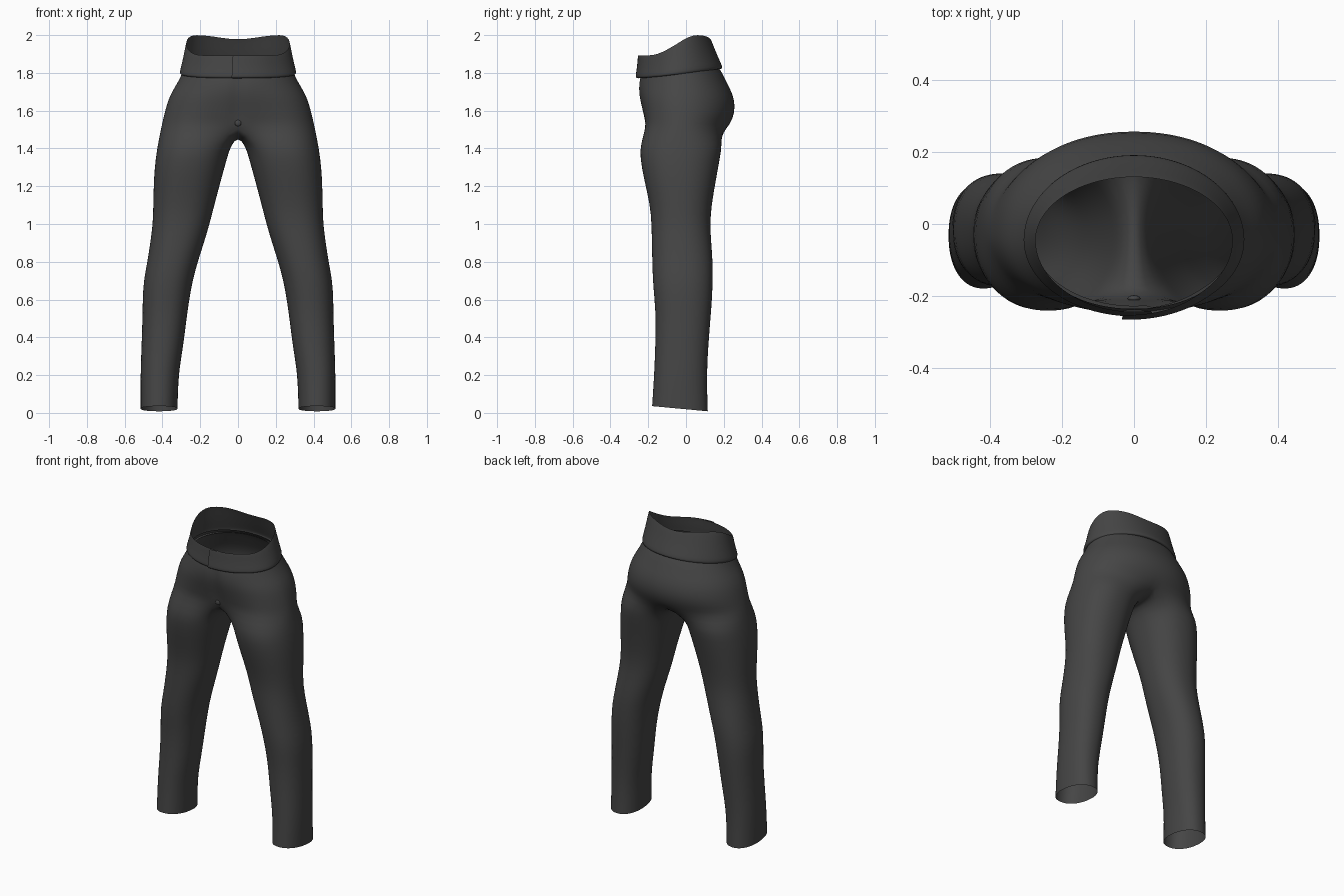
import bpy, bmesh, math

if "Cube" in bpy.data.objects:
    bpy.data.objects.remove(bpy.data.objects["Cube"])

fabric = bpy.data.materials.new("dark_grey_fabric")
fabric.diffuse_color = (0.06, 0.06, 0.06, 1)
fabric.use_nodes = True
fabric.node_tree.nodes["Principled BSDF"].inputs["Base Color"].default_value = fabric.diffuse_color

OUT, INN = 28, 8          # outer and crotch-side segments of one trouser half
N = OUT + INN


def power(v, p):
    return math.copysign(abs(v) ** p, v)


def finish(name, bm, mirror=False, levels=1):
    mesh = bpy.data.meshes.new(name)
    bmesh.ops.recalc_face_normals(bm, faces=bm.faces)
    bm.to_mesh(mesh)
    bm.free()
    mesh.materials.append(fabric)
    for p in mesh.polygons:
        p.use_smooth = True
    ob = bpy.data.objects.new(name, mesh)
    bpy.context.collection.objects.link(ob)
    if mirror:
        m = ob.modifiers.new("mirror", 'MIRROR')
        m.use_clip = True
        m.merge_threshold = 0.0005
    if levels:
        s = ob.modifiers.new("smooth", 'SUBSURF')
        s.levels = s.render_levels = levels
    return ob


def bridge(bm, a, b, closed):
    for i in range(len(a) if closed else len(a) - 1):
        j = (i + 1) % len(a)
        bm.faces.new((a[i], a[j], b[j], b[i]))


# Hip rings: z at front, z at back, half width, front y, back y
hips = [
    (1.80, 1.84, 0.288, -0.236, 0.165),
    (1.765, 1.80, 0.302, -0.248, 0.192),
    (1.72, 1.75, 0.328, -0.253, 0.215),
    (1.67, 1.69, 0.362, -0.248, 0.248),
    (1.61, 1.62, 0.382, -0.232, 0.262),
    (1.56, 1.555, 0.396, -0.220, 0.248),
    (1.52, 1.50, 0.407, -0.208, 0.215),
]
# Leg rings: z, inner x, outer x, front y, back y
legs = [
    (1.42, 0.036, 0.425, -0.243, 0.192),
    (1.35, 0.057, 0.436, -0.243, 0.180),
    (1.25, 0.085, 0.446, -0.226, 0.162),
    (1.10, 0.125, 0.449, -0.190, 0.135),
    (1.00, 0.150, 0.451, -0.183, 0.128),
    (0.90, 0.180, 0.465, -0.181, 0.134),
    (0.80, 0.213, 0.480, -0.179, 0.142),
    (0.70, 0.240, 0.500, -0.176, 0.142),
    (0.60, 0.258, 0.505, -0.167, 0.138),
    (0.50, 0.272, 0.506, -0.160, 0.130),
    (0.35, 0.290, 0.511, -0.163, 0.118),
    (0.22, 0.313, 0.516, -0.168, 0.111),
    (0.10, 0.318, 0.516, -0.175, 0.113),
    (0.022, 0.320, 0.516, -0.180, 0.116),
]

# Trousers: open half rings at the hips, closed rings down the leg
bm = bmesh.new()
prev = None
for k, (zf, zb, rx, yf, yb) in enumerate(hips):
    ring = []
    for i in range(OUT + 1):
        a = math.pi * (i / OUT - 0.5)
        c, s = max(0, math.cos(a)), math.sin(a)
        mid = -0.03
        x = 0 if i in (0, OUT) else rx * c ** 0.95
        y = mid + (yb - mid if s > 0 else mid - yf) * power(s, 0.95)
        if s < 0 and k > 2:                      # fronts of the thighs
            y -= 0.008 * (k - 2) * math.sin(2 * a) ** 2
        if i == 0 and 0 < k < 6:                 # fly seam
            y += 0.012
        ring.append(bm.verts.new((x, y, zf + (zb - zf) * (s + 1) / 2)))
    if prev:
        bridge(bm, prev, ring, False)
    prev = ring

# Crotch seam on the centre line, from back to front
back, front = prev[-1].co, prev[0].co
for j in range(1, INN):
    t = j / INN
    z = back.z + (front.z - back.z) * t - 0.05 * math.sin(math.pi * t) ** 0.7
    prev.append(bm.verts.new((0, back.y + (front.y - back.y) * t, z)))

for z, xi, xo, yf, yb in legs:
    ring = []
    for i in range(N):
        a = 2 * math.pi * (i - OUT / 2) / N
        x = (xi + xo) / 2 + (xo - xi) / 2 * power(math.cos(a), 0.9)
        y = (yf + yb) / 2 + (yb - yf) / 2 * power(math.sin(a), 0.9)
        tilt = 0.1 * max(0, 1 - z / 0.3)         # hem drops toward the heel
        ring.append(bm.verts.new((x, y, z - tilt * (y + 0.03))))
    bridge(bm, prev, ring, True)
    prev = ring
finish("trousers", bm, mirror=True)

# Waistband: a strip wrapped once round the waist, its end lapping over the start
bm = bmesh.new()
STEPS = 60
# level: fraction up the band, outward offset
profile = [(0.03, -0.022), (-0.02, -0.004), (0.03, 0.008), (0.14, 0.008),
           (0.5, 0.002), (0.9, 0.0), (1.0, -0.002)]
cols = []
for i in range(STEPS + 1):
    t = i / STEPS
    a = math.radians(-80 - 376 * t)
    c, s = math.cos(a), math.sin(a)
    lap = 0.010 * max(0, (t - 0.88) / 0.12) ** 0.7
    b = (s + 1) / 2
    low = 1.772 + 0.05 * b ** 1.3
    u = min(1, max(0, (s + 0.75) / 1.35))
    high = 1.893 + 0.107 * u * u * (3 - 2 * u) - 0.022 * max(0, s) ** 8
    col = []
    for f, off in profile:
        rx = 0.302 - 0.026 * f + off + lap
        yb = 0.188 - 0.055 * f + off + lap
        yf = 0.250 - 0.004 * f + off + lap
        mid = -0.045
        y = mid + (yb - mid if s > 0 else yf + mid) * s
        col.append(bm.verts.new((rx * c, y, low + (high - low) * f)))
    cols.append(col)
for p, q in zip(cols, cols[1:]):
    bridge(bm, p, q, False)
finish("waistband", bm)

# Small rivet at the foot of the fly
bm = bmesh.new()
bmesh.ops.create_uvsphere(bm, u_segments=16, v_segments=8, radius=0.018)
for v in bm.verts:
    v.co = (v.co.x, v.co.y * 0.5 - 0.207, v.co.z + 1.535)
finish("fly_rivet", bm, levels=0)
